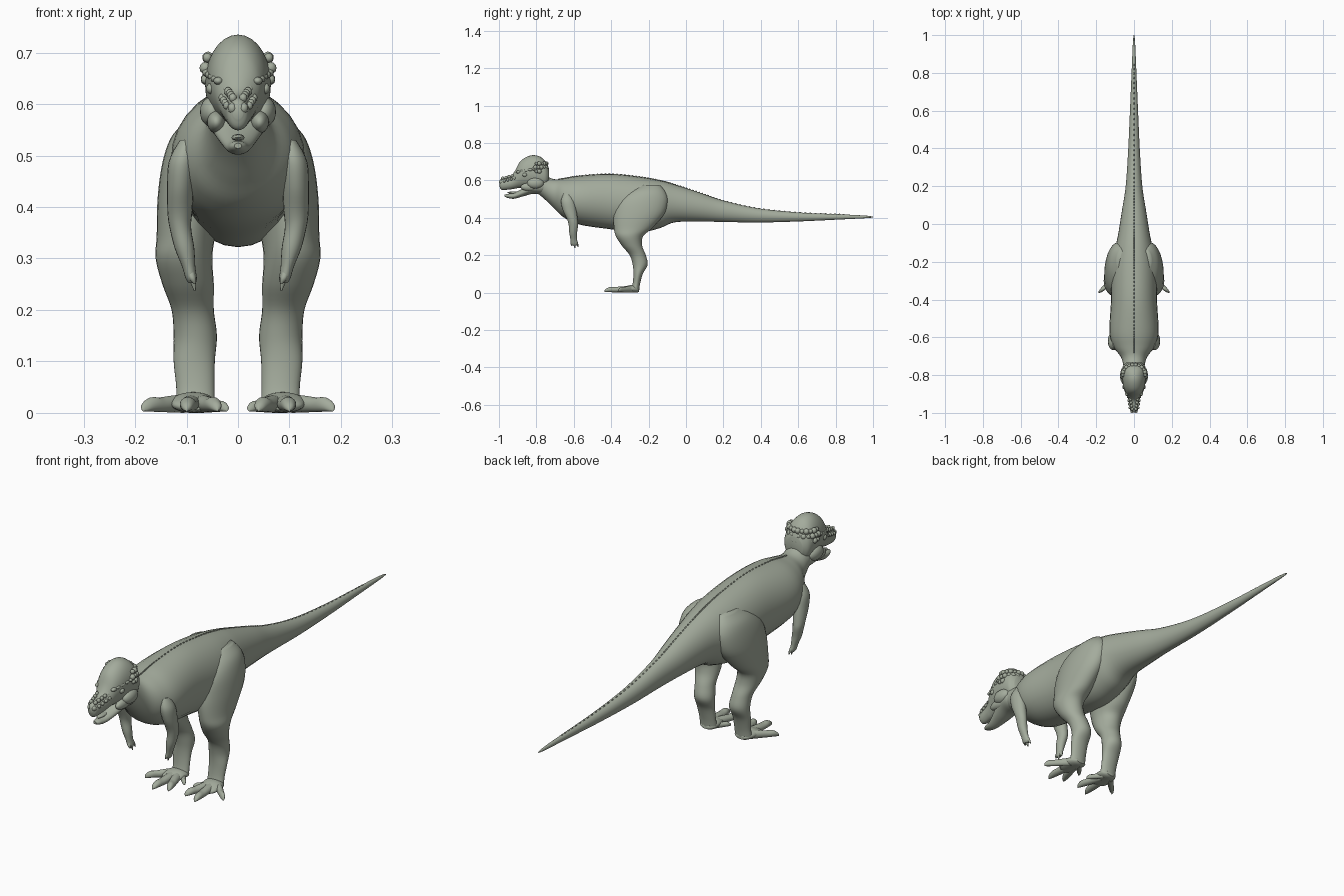
import bpy, bmesh, math
from mathutils import Matrix, Vector

skin = bpy.data.materials.new("grey_green_skin")
skin.diffuse_color = (0.37, 0.41, 0.335, 1)


def finish(name, bm, mirror=False, angle=50):
    bmesh.ops.recalc_face_normals(bm, faces=bm.faces)
    me = bpy.data.meshes.new(name)
    bm.to_mesh(me)
    bm.free()
    me.materials.append(skin)
    for p in me.polygons:
        p.use_smooth = True
    me.set_sharp_from_angle(angle=math.radians(angle))
    ob = bpy.data.objects.new(name, me)
    bpy.context.collection.objects.link(ob)
    if mirror:
        ob.modifiers.new("mirror", 'MIRROR')
    return ob


def spline(rows, steps=5):
    """Smoothly interpolate section rows."""
    out, n = [], len(rows)
    for i in range(n - 1):
        p0, p1, p2, p3 = (rows[max(0, min(n - 1, i + k))] for k in (-1, 0, 1, 2))
        for s in range(steps):
            t = s / steps
            out.append([0.5 * (2 * b + (c - a) * t + (2 * a - 5 * b + 4 * c - d) * t * t
                               + (3 * b - a - 3 * c + d) * t ** 3)
                        for a, b, c, d in zip(p0, p1, p2, p3)])
    return out + [list(rows[-1])]


def add_loft(bm, rows, axis, seg=28):
    """Elliptical sections (x, y, z, r1, r2) facing y or z."""
    rings = []
    for x, y, z, a, b in spline(rows):
        ring = []
        for k in range(seg):
            t = 2 * math.pi * k / seg
            u, v = max(a, .001) * math.cos(t), max(b, .001) * math.sin(t)
            ring.append(bm.verts.new((x + u, y, z + v) if axis == 'Y' else (x + u, y + v, z)))
        rings.append(ring)
    for r, q in zip(rings, rings[1:]):
        for k in range(seg):
            j = (k + 1) % seg
            bm.faces.new((r[k], r[j], q[j], q[k]))
    for ring in (rings[0], rings[-1]):
        bm.faces.new(ring)


def loft(name, rows, axis, mirror=False):
    bm = bmesh.new()
    add_loft(bm, rows, axis)
    return finish(name, bm, mirror)


def profile(rows):
    """(y, top, bottom, half width) -> section rows on the centre line."""
    return [(0, y, (t + b) / 2, w, (t - b) / 2) for y, t, b, w in rows]


def ball(bm, c, r, subdiv=2):
    m = Matrix.Translation(c) @ Matrix.Diagonal(Vector(r).to_4d())
    bmesh.ops.create_icosphere(bm, subdivisions=subdiv, radius=1, matrix=m)


# Neck, torso and tail
body = profile([
    (-.83, .67, .555, .045), (-.78, .645, .52, .054), (-.74, .62, .485, .058),
    (-.70, .606, .445, .072), (-.65, .611, .40, .108), (-.57, .625, .364, .13),
    (-.41, .635, .34, .122), (-.25, .62, .322, .12), (-.14, .60, .345, .103),
    (-.06, .578, .376, .085), (.07, .536, .38, .064), (.20, .492, .378, .044),
    (.39, .45, .375, .031), (.61, .428, .381, .021), (.82, .419, .391, .012),
    (.96, .412, .398, .006), (1.0, .406, .402, .002)])
loft("body", body, 'Y')

# Low row of scales along the spine
bm = bmesh.new()
for x, y, z, a, b in spline(body, 8):
    if -.68 < y < .85:
        ball(bm, (0, y, z + b - .001), (.003, .007, .005), 1)
finish("spine_scales", bm)

# Skull with domed crown and snout
loft("skull", profile([
    (-.998, .598, .572, .010), (-.985, .611, .55, .021), (-.94, .622, .552, .028),
    (-.915, .65, .556, .035), (-.89, .697, .56, .046), (-.86, .722, .56, .056),
    (-.82, .735, .552, .062), (-.78, .727, .55, .064), (-.75, .70, .555, .058),
    (-.733, .665, .58, .04)]), 'Y')

# Lower jaw, slightly open
loft("lower_jaw", profile([
    (-.97, .524, .514, .007), (-.955, .528, .507, .016), (-.92, .533, .502, .024),
    (-.87, .56, .515, .040), (-.82, .60, .528, .056), (-.77, .61, .525, .058),
    (-.73, .60, .53, .040)]), 'Y')
bm = bmesh.new()
ball(bm, (0, -.915, .535), (.013, .042, .007))
finish("tongue", bm)

# Cheeks, brow ridges and eyes
bm = bmesh.new()
ball(bm, (.050, -.805, .585), (.024, .045, .03), 3)
ball(bm, (.042, -.835, .565), (.018, .05, .022), 3)
finish("cheek", bm, True)
bm = bmesh.new()
for i in range(5):
    t = i / 4
    ball(bm, (.038 + .022 * t, -.895 + .085 * t, .645 + .016 * t), (.010, .016, .008))
finish("brow", bm, True)
bm = bmesh.new()
ball(bm, (.053, -.862, .63), (.009, .013, .011))
finish("eye", bm, True)

# Nostrils and bumps on the snout
bm = bmesh.new()
ball(bm, (.011, -.99, .592), (.009, .010, .011))
for i in range(5):
    ball(bm, (.010 + .003 * i, -.98 + .017 * i, .612 + .004 * i), (.008, .009, .009))
    ball(bm, (.022 + .003 * i, -.972 + .019 * i, .597 + .005 * i), (.007, .008, .008))
finish("snout_bumps", bm, True)

# Knobs in rows around the back of the crown
bm = bmesh.new()
for row, (z, grow) in enumerate(((.69, .93), (.67, 1.0), (.648, .98))):
    for i in range(6):
        t = math.radians(8 + 17 * i + 6 * (row % 2))
        r = .0095 if (i + row) % 2 else .012
        ball(bm, (.064 * grow * math.sin(t), -.797 + .055 * grow * math.cos(t), z), (r, r, r))
finish("crown_knobs", bm, True)

# Hind leg
loft("hind_leg", [
    (.066, -.19, .575, .025, .05), (.074, -.21, .54, .053, .10),
    (.083, -.232, .49, .063, .135), (.092, -.252, .42, .064, .135),
    (.101, -.283, .345, .057, .102), (.105, -.302, .30, .055, .072),
    (.097, -.288, .25, .050, .054), (.088, -.258, .20, .041, .043),
    (.083, -.245, .15, .042, .040), (.085, -.256, .10, .040, .025),
    (.083, -.265, .05, .037, .020), (.083, -.272, .015, .038, .022)], 'Z', True)

# Foot: pad, three front toes and a small inner toe
bm = bmesh.new()
add_loft(bm, [(.083, -.25, .014, .02, .008), (.083, -.265, .018, .037, .018),
              (.088, -.30, .02, .044, .02), (.09, -.335, .015, .036, .014),
              (.09, -.35, .012, .02, .008)], 'Y')
for ends in (((.090, -.30), (.100, -.437)), ((.105, -.285), (.184, -.365)),
             ((.075, -.30), (.040, -.415)), ((.070, -.275), (.022, -.335))):
    (x0, y0), (x1, y1) = ends
    small = .75 if y1 > -.34 else 1
    rows = []
    for t, w, h in ((0, .020, .018), (.35, .018, .016), (.6, .017, .014),
                    (.78, .015, .014), (.93, .010, .009), (1, .002, .003)):
        rows.append((x0 + (x1 - x0) * t, y0 + (y1 - y0) * t,
                     h * small + .003 * t, w * small, h * small))
    add_loft(bm, rows, 'Y', 16)
finish("foot", bm, True)

# Arm and fingers
bm = bmesh.new()
add_loft(bm, [(.098, -.635, .53, .015, .02), (.108, -.632, .49, .026, .036),
              (.112, -.622, .44, .026, .036), (.113, -.607, .39, .024, .028),
              (.112, -.602, .36, .021, .025), (.104, -.603, .32, .019, .021),
              (.096, -.600, .285, .013, .018), (.091, -.597, .262, .011, .018),
              (.089, -.596, .252, .007, .012)], 'Z', 20)
for dy, tip in ((-.014, .25), (0, .238), (.014, .245)):
    add_loft(bm, [(.093, -.598 + dy * .6, .28, .007, .007),
                  (.089, -.597 + dy, .262, .007, .007),
                  (.084, -.594 + dy * 1.2, tip, .002, .002)], 'Z', 10)
finish("arm", bm, True)
